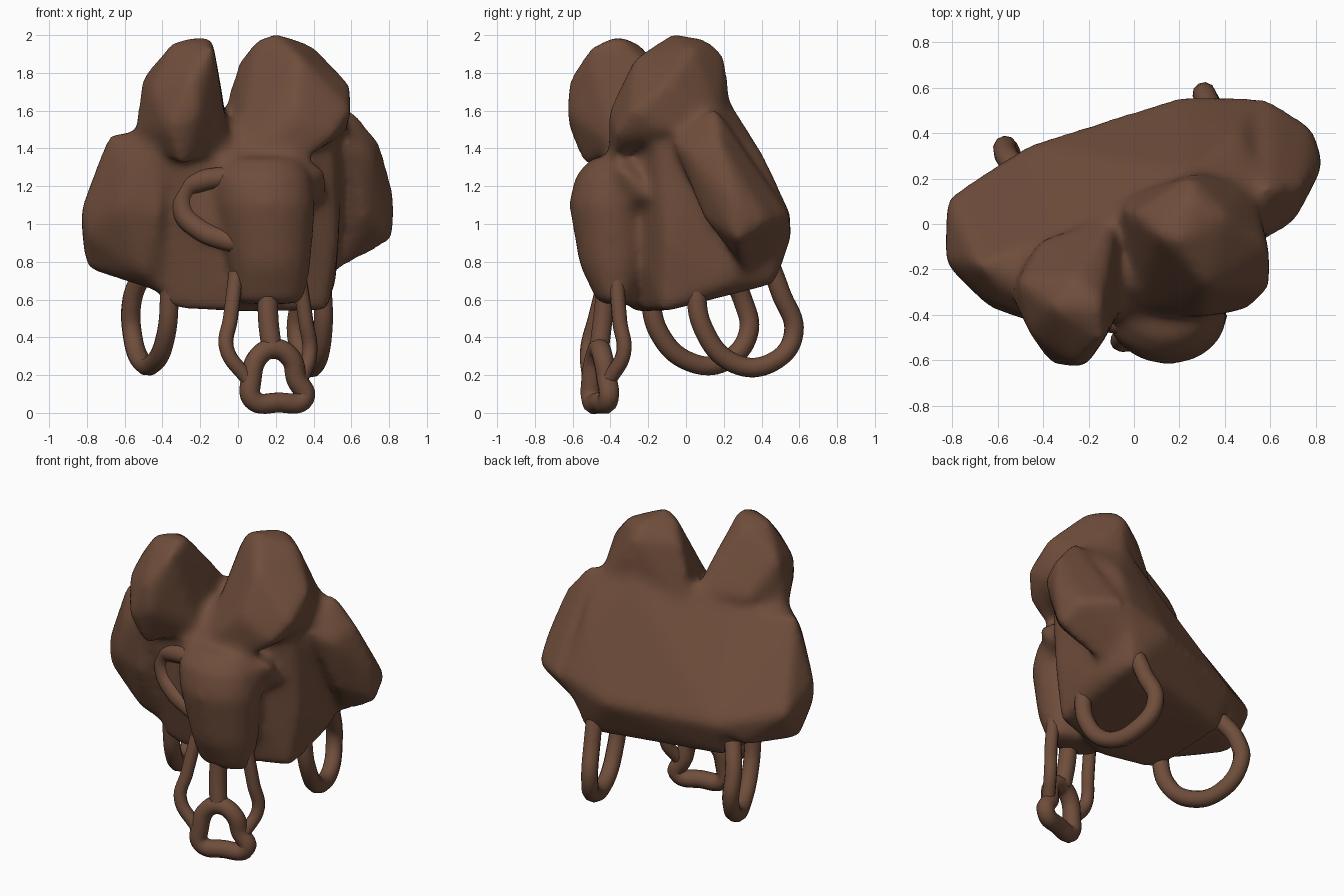
import bpy
import bmesh
from math import cos, sin, tau
from mathutils import Vector

default_cube = bpy.data.objects.get("Cube")
if default_cube:
    bpy.data.objects.remove(default_cube, do_unlink=True)

# One brown for the whole model
BROWN = (0.16, 0.075, 0.044, 1.0)
leather = bpy.data.materials.new("brown leather")
leather.use_nodes = True
leather.diffuse_color = BROWN
shader = next(n for n in leather.node_tree.nodes if n.type == "BSDF_PRINCIPLED")
shader.inputs["Base Color"].default_value = BROWN
shader.inputs["Roughness"].default_value = 0.8


def link_object(name, data):
    """Put new data into the scene with the shared material."""
    new_object = bpy.data.objects.new(name, data)
    data.materials.append(leather)
    bpy.context.scene.collection.objects.link(new_object)
    return new_object


def add_hull(bm, points, swell=0.025):
    """Add a convex skin around points, swollen to allow for later melting."""
    points = [Vector(p) for p in points]
    centre = sum(points, Vector()) / len(points)
    corners = [bm.verts.new(p + (p - centre).normalized() * swell) for p in points]
    bmesh.ops.convex_hull(bm, input=corners)
    loose = [v for v in corners if not v.link_faces]
    bmesh.ops.delete(bm, geom=loose, context="VERTS")


def melted_body(name, hulls, softness):
    """Fuse overlapping hulls into one skin and melt the creases."""
    bm = bmesh.new()
    for points in hulls:
        add_hull(bm, points)
    bmesh.ops.recalc_face_normals(bm, faces=list(bm.faces))
    mesh = bpy.data.meshes.new(name)
    bm.to_mesh(mesh)
    bm.free()
    body = link_object(name, mesh)
    remesh = body.modifiers.new("fused skin", "REMESH")
    remesh.mode = "VOXEL"
    remesh.voxel_size = 0.022
    remesh.use_smooth_shade = True
    smooth = body.modifiers.new("melt edges", "SMOOTH")
    smooth.factor = 0.5
    smooth.iterations = softness


def ellipse(x, y, z, radius_x, radius_y, sides=16):
    """Level ring of points."""
    return [(x + radius_x * cos(tau * i / sides),
             y + radius_y * sin(tau * i / sides), z) for i in range(sides)]


def tube(name, path, radius, closed=False):
    """Round strap following a smooth path."""
    curve = bpy.data.curves.new(name, "CURVE")
    curve.dimensions = "3D"
    curve.bevel_depth = radius
    curve.bevel_resolution = 3
    curve.resolution_u = 8
    curve.use_fill_caps = True
    spline = curve.splines.new("BEZIER")
    spline.bezier_points.add(len(path) - 1)
    for knot, position in zip(spline.bezier_points, path):
        knot.co = position
        knot.handle_left_type = knot.handle_right_type = "AUTO"
    spline.use_cyclic_u = closed
    link_object(name, curve)


# Leaning main pack with its broad flat back
main_pack = [
    (-.36, -.22, .57), (0, -.28, .55), (.46, -.12, .55),
    (.5, .2, .7), (.4, .46, .7), (-.45, .25, .68),
    (-.38, -.42, 1.35), (.1, -.38, 1.36), (.5, -.15, 1.4), (.51, -.1, .9),
    (-.55, -.22, 1.5), (-.05, .02, 1.57), (.25, .22, 1.64), (.55, .14, 1.58),
    (.2, .54, .95), (-.45, .34, .9), (.5, .54, 1.05), (.45, .4, 1.35),
]

# Raised crown between the two lobes
crown = [
    (-.12, -.26, 1.52), (.08, -.26, 1.52), (-.05, .05, 1.57),
    (-.1, -.42, 1.33), (.15, -.42, 1.33), (-.2, 0, 1.4), (.2, 0, 1.4),
]

# Flared side bags at both ends of the pack
left_side_bag = [
    (.6, .16, 1.6), (.74, .18, 1.42), (.81, .25, 1.15), (.81, .27, .93),
    (.77, .42, 1.03), (.58, .54, 1.05), (.55, .3, .78), (.7, .02, 1.36),
    (.58, -.06, 1.42), (.66, .1, 1.05), (.3, .1, 1.5), (.3, .5, .8),
]
right_side_bag = [
    (-.81, .1, .98), (-.81, -.16, 1.08), (-.79, -.06, .78), (-.78, -.2, .95),
    (-.68, -.18, 1.46), (-.64, -.34, 1.08), (-.6, -.34, 1.3),
    (-.58, .22, .77), (-.42, -.43, 1.4), (-.42, -.41, 1.05), (-.5, -.29, .76),
    (-.4, -.2, .65), (-.45, .34, .9), (-.2, 0, 1.5),
]

# Two tall lobes rising from the top
left_lobe = [
    (.5, -.36, 1.48), (.4, -.36, 1.39), (.2, -.39, 1.34), (.02, -.37, 1.36),
    (.3, -.39, 1.6), (.58, -.28, 1.6), (.56, -.08, 1.5), (.57, -.1, 1.74),
    (.32, -.26, 1.87), (.2, -.08, 1.99), (.4, .03, 1.92), (.11, -.05, 1.96),
    (.25, .19, 1.88), (.02, .04, 1.86), (-.04, .06, 1.66),
    (-.05, .1, 1.5), (.3, .22, 1.55), (.5, .16, 1.55), (.25, .1, 1.96),
]
right_lobe = [
    (-.36, -.6, 1.52), (-.22, -.61, 1.6), (-.25, -.6, 1.76),
    (-.14, -.5, 1.92), (-.15, -.36, 1.98), (-.34, -.37, 1.95),
    (-.49, -.26, 1.77), (-.53, -.3, 1.5), (-.26, -.24, 1.93),
    (-.1, .02, 1.58), (-.4, -.08, 1.56), (-.3, -.53, 1.32),
    (-.06, -.36, 1.42), (-.44, -.47, 1.7), (-.1, -.15, 1.7),
]

# Rounded front pouch, tapering downward
pouch_rings = [
    (.14, -.36, 1.33, .18, .13),
    (.13, -.39, 1.24, .24, .18),
    (.15, -.4, 1.1, .24, .2),
    (.17, -.38, .8, .2, .17),
    (.17, -.37, .6, .17, .09),
]
front_pouch = [p for ring in pouch_rings for p in ellipse(*ring)]

# Small flaps on the sides of the pouch
left_flap = [
    (.46, -.3, 1.26), (.46, -.22, 1.16), (.42, -.36, 1.28), (.36, -.36, 1.34),
    (.36, -.34, 1.08), (.3, -.15, 1.3), (.3, -.15, 1.1),
]
right_flap = [
    (-.3, -.37, 1.2), (-.3, -.37, 1.06), (-.16, -.41, .94), (0, -.45, .9),
    (0, -.45, 1.25), (-.2, -.15, 1.25), (-.15, -.15, .9),
]

melted_body("pack_body", [
    main_pack, crown, left_side_bag, right_side_bag, left_lobe, right_lobe,
    front_pouch, left_flap, right_flap,
], softness=26)

# Raised rim around the right flap
tube("right_flap_rim", [
    (0, -.44, 1.25), (-.18, -.4, 1.23), (-.27, -.36, 1.18), (-.29, -.36, 1.07),
    (-.2, -.39, .97), (-.08, -.42, .92), (.02, -.45, .9),
], .058)

# Carrying loops under each end
tube("left_carry_loop", [
    (.44, .05, .75), (.45, .09, .45), (.41, .26, .26), (.36, .46, .27),
    (.31, .57, .42), (.34, .5, .64), (.36, .44, .8),
], .052)
tube("right_carry_loop", [
    (-.36, -.2, .68), (-.38, -.14, .42), (-.44, .02, .27), (-.51, .2, .27),
    (-.56, .33, .42), (-.56, .3, .6), (-.5, .22, .75),
], .052)

# Hanging buckle and the three straps that carry it
tube("buckle_frame", [
    (.08, -.5, .07), (.07, -.5, .18), (.11, -.48, .3), (.19, -.46, .34),
    (.28, -.44, .29), (.31, -.42, .18), (.35, -.41, .08), (.21, -.46, .055),
], .055, closed=True)
tube("middle_strap", [
    (.16, -.42, .68), (.16, -.44, .5), (.18, -.46, .33),
], .054)
tube("right_strap", [
    (-.01, -.42, .74), (-.04, -.48, .5), (-.06, -.52, .34), (.05, -.51, .18),
], .04)
tube("left_strap", [
    (.32, -.37, .74), (.36, -.35, .48), (.38, -.33, .32), (.33, -.41, .17),
], .04)
